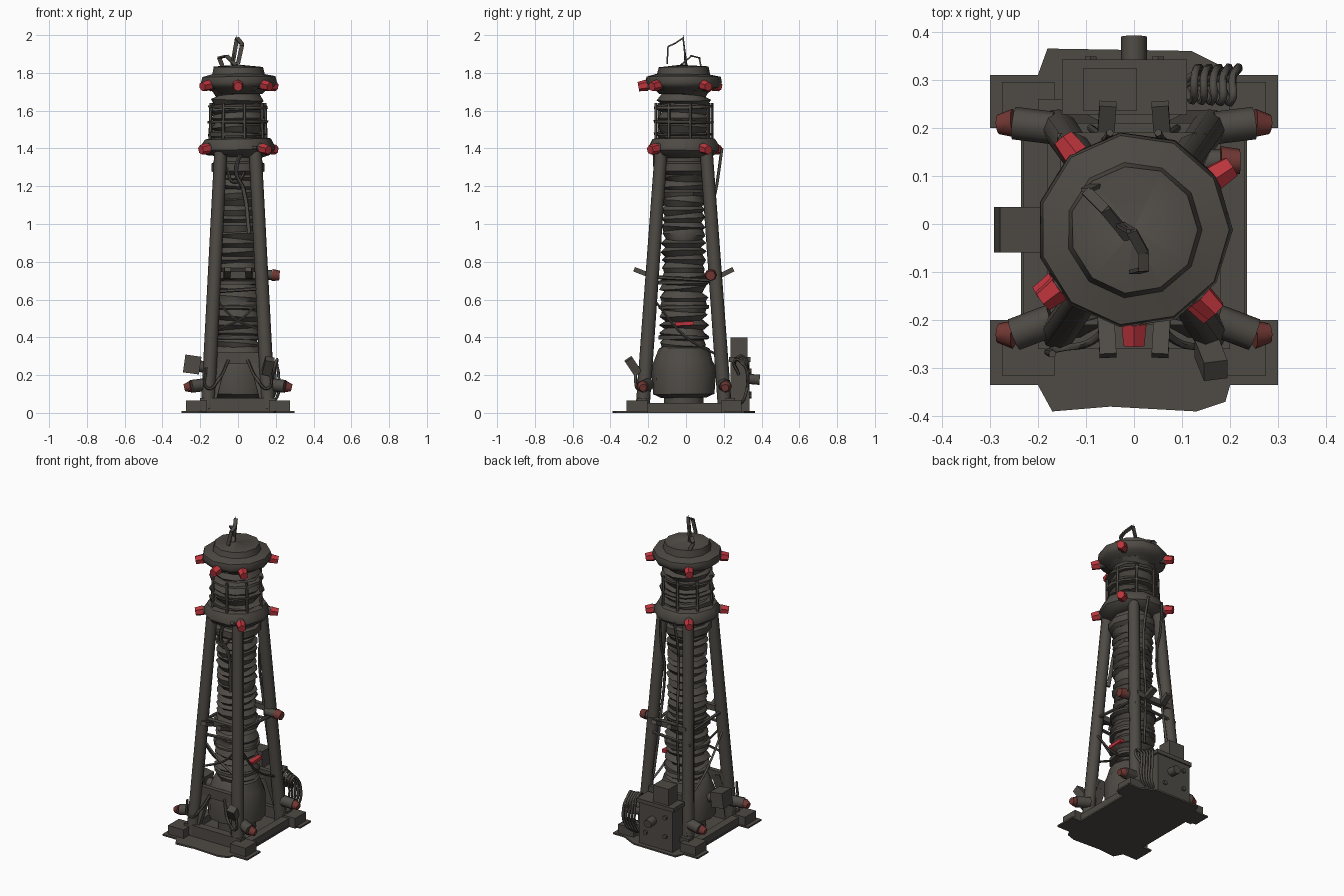
import bpy, bmesh, math, random
from mathutils import Vector, Matrix

random.seed(4)
default = bpy.data.objects.get("Cube")
if default:
    bpy.data.objects.remove(default, do_unlink=True)


def material(name, color):
    mat = bpy.data.materials.new(name)
    mat.use_nodes = True
    mat.diffuse_color = (*color, 1)
    shader = next(n for n in mat.node_tree.nodes if n.type == 'BSDF_PRINCIPLED')
    shader.inputs["Base Color"].default_value = (*color, 1)
    shader.inputs["Roughness"].default_value = 0.9
    return mat


IRON = material("sooty_iron", (.077, .069, .059))
RED = material("signal_red", (.5, .035, .045))
DULL = material("dull_red", (.17, .04, .034))
AXIS_Y = -.012


def smooth(obj, angle):
    bpy.ops.object.select_all(action='DESELECT')
    obj.select_set(True)
    bpy.context.view_layer.objects.active = obj
    bpy.ops.object.shade_smooth_by_angle(angle=math.radians(angle))


def finish(name, bm, mat=IRON, angle=40):
    bmesh.ops.recalc_face_normals(bm, faces=bm.faces)
    mesh = bpy.data.meshes.new(name)
    bm.to_mesh(mesh)
    bm.free()
    obj = bpy.data.objects.new(name, mesh)
    bpy.context.collection.objects.link(obj)
    mesh.materials.append(mat)
    smooth(obj, angle)
    return obj


def frame(a, b):
    """Matrix at the middle of a-b whose z runs along a-b."""
    a, b = Vector(a), Vector(b)
    z = (b - a).normalized()
    side = Vector((1, 0, 0)) if abs(z.x) < .8 else Vector((0, 1, 0))
    y = z.cross(side).normalized()
    rot = Matrix((y.cross(z), y, z)).transposed().to_4x4()
    return Matrix.Translation((a + b) / 2) @ rot, (b - a).length


def beam(name, a, b, w, d, mat=IRON):
    m, length = frame(a, b)
    bm = bmesh.new()
    bmesh.ops.create_cube(bm, size=1, matrix=m @ Matrix.Diagonal((w, d, length, 1)))
    return finish(name, bm, mat, 30)


def rod(name, a, b, r1, r2=None, mat=IRON, sides=8):
    m, length = frame(a, b)
    bm = bmesh.new()
    bmesh.ops.create_cone(bm, cap_ends=True, segments=sides, radius1=r1,
                          radius2=r1 if r2 is None else r2, depth=length, matrix=m)
    return finish(name, bm, mat, 50)


def lathe(name, profile, sides=14, wobble=0, angle=40):
    bm = bmesh.new()
    rings = []
    for r, z in profile:
        tilt, turn = random.uniform(0, wobble), random.uniform(0, math.tau)
        ring = []
        for i in range(sides):
            t = math.tau * i / sides
            rr = r + random.uniform(-wobble, wobble) / 2
            ring.append(bm.verts.new((rr * math.cos(t), AXIS_Y + rr * math.sin(t),
                                      z + tilt * math.sin(t + turn))))
        rings.append(ring)
    for low, high in zip(rings, rings[1:]):
        for i in range(sides):
            j = (i + 1) % sides
            bm.faces.new((low[i], low[j], high[j], high[i]))
    bm.faces.new(rings[0])
    bm.faces.new(rings[-1])
    return finish(name, bm, IRON, angle)


def cable(name, points, r=.008):
    curve = bpy.data.curves.new(name, 'CURVE')
    curve.dimensions = '3D'
    curve.bevel_depth, curve.bevel_resolution, curve.resolution_u = r, 1, 5
    curve.use_fill_caps = True
    spline = curve.splines.new('BEZIER')
    spline.bezier_points.add(len(points) - 1)
    for bp, p in zip(spline.bezier_points, points):
        bp.co = p
        bp.handle_left_type = bp.handle_right_type = 'AUTO'
    curve.materials.append(IRON)
    obj = bpy.data.objects.new(name, curve)
    bpy.context.collection.objects.link(obj)
    bpy.ops.object.select_all(action='DESELECT')
    obj.select_set(True)
    bpy.context.view_layer.objects.active = obj
    bpy.ops.object.convert(target='MESH')
    smooth(bpy.context.view_layer.objects.active, 60)


def lamp(name, degrees, r, z):
    """Dark socket with a red lens, pointing outward and slightly down."""
    t = math.radians(degrees)
    at = lambda d, h: (d * math.cos(t), AXIS_Y + d * math.sin(t), h)
    rod(name + "_socket", at(r - .07, z + .012), at(r, z), .026)
    rod(name + "_lens", at(r, z), at(r + .045, z - .008), .03, .025, RED, 6)


# Ground sheet with crumpled front and back edges
outline = [(-.3, -.335), (-.2, -.335), (-.17, -.39), (-.05, -.38), (.13, -.39),
           (.19, -.37), (.2, -.335), (.3, -.335), (.3, -.2), (.235, -.2), (.235, .2),
           (.3, .2), (.3, .31), (.22, .31), (.12, .36), (-.18, .365), (-.2, .31),
           (-.3, .31), (-.3, .2), (-.235, .2), (-.235, -.2), (-.3, -.2)]
bm = bmesh.new()
sheet = bm.faces.new([bm.verts.new((x, y, 0)) for x, y in outline])
top = bmesh.ops.extrude_face_region(bm, geom=[sheet])["geom"]
bmesh.ops.translate(bm, vec=(0, 0, .01), verts=[v for v in top if isinstance(v, bmesh.types.BMVert)])
finish("ground_sheet", bm)

# Base sills, feet, legs and corner lamps
for sx, side in ((1, "left"), (-1, "right")):
    beam(side + "_sill", (sx * .205, -.26, .03), (sx * .205, .26, .03), .05, .045)
    for sy, end in ((-1, "front"), (1, "back")):
        tag = end + "_" + side
        fy = sy * .25 - .01
        beam(tag + "_foot", (sx * .22, fy, 0), (sx * .22, fy, .065), .11, .11)
        rod(tag + "_leg", (sx * .16, sy * .218 - AXIS_Y * -1, .02),
            (sx * .092, sy * .12 + AXIS_Y, 1.38), .037, .034)
        rod(tag + "_base_socket", (sx * .17, sy * .2, .15), (sx * .25, fy + sy * -.03, .14), .034)
        rod(tag + "_base_lens", (sx * .25, fy - sy * .03, .14), (sx * .283, fy - sy * .033, .132), .03, .02, DULL)
        # Sloping gusset beside each leg foot
        beam(tag + "_gusset", (sx * .15, sy * .225, .05), (sx * .085, sy * .19, .3), .06, .03)

# Cross members between the legs
for sy, end in ((-1, "front"), (1, "back")):
    beam(end + "_sill", (-.2, sy * .235, .045), (.2, sy * .235, .045), .05, .07)
    beam(end + "_lower_beam", (-.15, sy * .195, .29), (.15, sy * .195, .29), .03, .06)
    beam(end + "_middle_beam", (-.13, sy * .175, .73), (.13, sy * .175, .73), .03, .035)
    rod(end + "_thin_bar", (-.16, sy * .18, .64), (.15, sy * .18, .66), .01, sides=6)
    for x in (-.06, .06):
        beam(end + "_flared_tab", (x, sy * .17, .72), (x * .9, sy * .262 - .012, .76), .035, .025)
for sx, side in ((1, "left"), (-1, "right")):
    rod(side + "_thin_brace", (sx * .13, -.18, .72), (sx * .13, .15, .7), .01, sides=6)

# Core: drum, wrinkled bellows column, collar
lathe("drum", [(.12, .08), (.165, .1), (.17, .24), (.155, .28), (.135, .34), (.1, .36)], 12, .008)
lathe("drum_stand", [(.11, .01), (.11, .1)], 10)
lower = [((.128 if i % 2 else .108) + random.uniform(-.006, .006), .34 + i * .025) for i in range(16)]
lathe("lower_bellows", lower, 14, .014)
upper = [((.116 if i % 2 else .101) + random.uniform(-.005, .005), .7 + i * .022) for i in range(29)]
lathe("upper_bellows", upper, 14, .012)
lathe("collar", [(.115, 1.26), (.14, 1.28), (.14, 1.32), (.12, 1.33), (.12, 1.38)], 10)
for z in (.4, .56, .69):
    lathe("column_hoop", [(.12, z - .012), (.136, z - .008), (.136, z + .008), (.12, z + .012)], 14, .005)
beam("column_marker", (.126, AXIS_Y - .045, .47), (.126, AXIS_Y + .055, .475), .03, .02, RED)

# Lower gallery ring and lantern room
lathe("gallery_ring", [(.12, 1.355), (.17, 1.365), (.195, 1.39), (.195, 1.415),
                       (.172, 1.45), (.12, 1.46)], 10, .006)
room = [((.14 if i % 2 else .12), 1.44 + i * .024) for i in range(13)]
lathe("lantern_room", room, 12, .012)
for z in (1.475, 1.54, 1.62):
    lathe("lantern_hoop", [(.13, z - .009), (.158, z - .006), (.158, z + .006), (.13, z + .009)], 12, .008)
for i in range(8):
    t = math.tau * (i + .3) / 8
    c, s = .152 * math.cos(t), .152 * math.sin(t) + AXIS_Y
    rod("lantern_upright", (c, s, 1.44), (c * .97, s, 1.64), .009, sides=5)

# Roof with raised cap
lathe("roof", [(.13, 1.69), (.155, 1.715), (.19, 1.725), (.205, 1.75), (.198, 1.78),
               (.142, 1.793), (.133, 1.832), (.001, 1.843)], 11, .003, 50)

# Bent finial strips
finial = [(-.03, .0, 1.84), (-.005, -.015, 1.985), (.02, -.06, 1.955), (.02, -.095, 1.94), (.0, -.1, 1.85)]
curl = [(-.08, .08, 1.83), (-.1, .07, 1.88), (-.06, .03, 1.89), (-.01, -.03, 1.84)]
for name, path in (("finial", finial), ("finial_curl", curl)):
    for a, b in zip(path, path[1:]):
        beam(name, a, b, .022, .008)
rod("finial_tip", finial[0], (-.005, -.015, 2), .008, .001, sides=4)

# Signal lamps
for a in (33, -45, -90, -142, 128):
    lamp("roof_lamp", a, .195, 1.735)
for a in (33, -48, -145, 128):
    lamp("gallery_lamp", a, .195, 1.4)
rod("side_lamp_socket", (.11, .13, .73), (.18, .13, .73), .026)
rod("side_lamp_lens", (.18, .13, .73), (.22, .13, .727), .032, .026, DULL)

# Rear machine cabinet
beam("cabinet", (-.02, .285, .01), (-.02, .285, .28), .24, .1)
beam("cabinet_lid", (-.02, .285, .27), (-.02, .285, .295), .26, .115)
beam("cabinet_stack", (-.05, .28, .28), (-.05, .28, .4), .11, .09)
rod("cabinet_knob", (0, .33, .18), (0, .39, .175), .027)
for x, z in ((-.09, .1), (.05, .09), (-.09, .22)):
    rod("cabinet_bolt", (x, .33, z), (x, .348, z), .014, sides=6)

# Tilted boxes on the right side and front corner
beam("side_box", (-.2, AXIS_Y, .25), (-.285, AXIS_Y, .262), .095, .095)
rod("side_box_pipe", (-.1, AXIS_Y, .22), (-.21, AXIS_Y, .25), .03)
beam("front_box", (.15, -.255, .21), (.17, -.305, .285), .05, .045)

# Cables: rear coil, front loops and long runs down the tower
for i in range(5):
    x = .125 + i * .02
    cable("rear_coil", [(x - .02, .28, .2), (x, .26, .28), (x, .3, .3 - i * .01), (x + .01, .325, .2),
                        (x, .31, .08), (x - .04, .29, .05)])
for s in (-1, 1):
    cable("front_loop", [(s * .05, -.21, .28), (s * .1, -.25, .18), (s * .16, -.26, .13), (s * .17, -.27, .24)])
    cable("low_sag", [(s * .13, -.18, .62), (s * .02, -.17, .5), (s * -.12, -.2, .44)], .007)
    cable("rear_run", [(s * .05, .19, 1.4), (s * .06, .165, 1.22), (s * .05, .145, 1.1), (s * .06, .175, .75),
                       (s * .09, .2, .4)])
    cable("side_sag", [(s * .14, -.17, .6), (s * .14, 0, .4), (s * .15, .18, .3)], .007)
cable("front_drop", [(.1, -.18, 1.4), (.05, -.17, 1.4), (-.01, -.16, 1.28), (.03, -.14, 1.18), (.06, -.16, .95)], .011)
cable("front_hang", [(-.06, -.13, 1.3), (-.02, -.14, 1.22), (.05, -.13, 1.3)])
